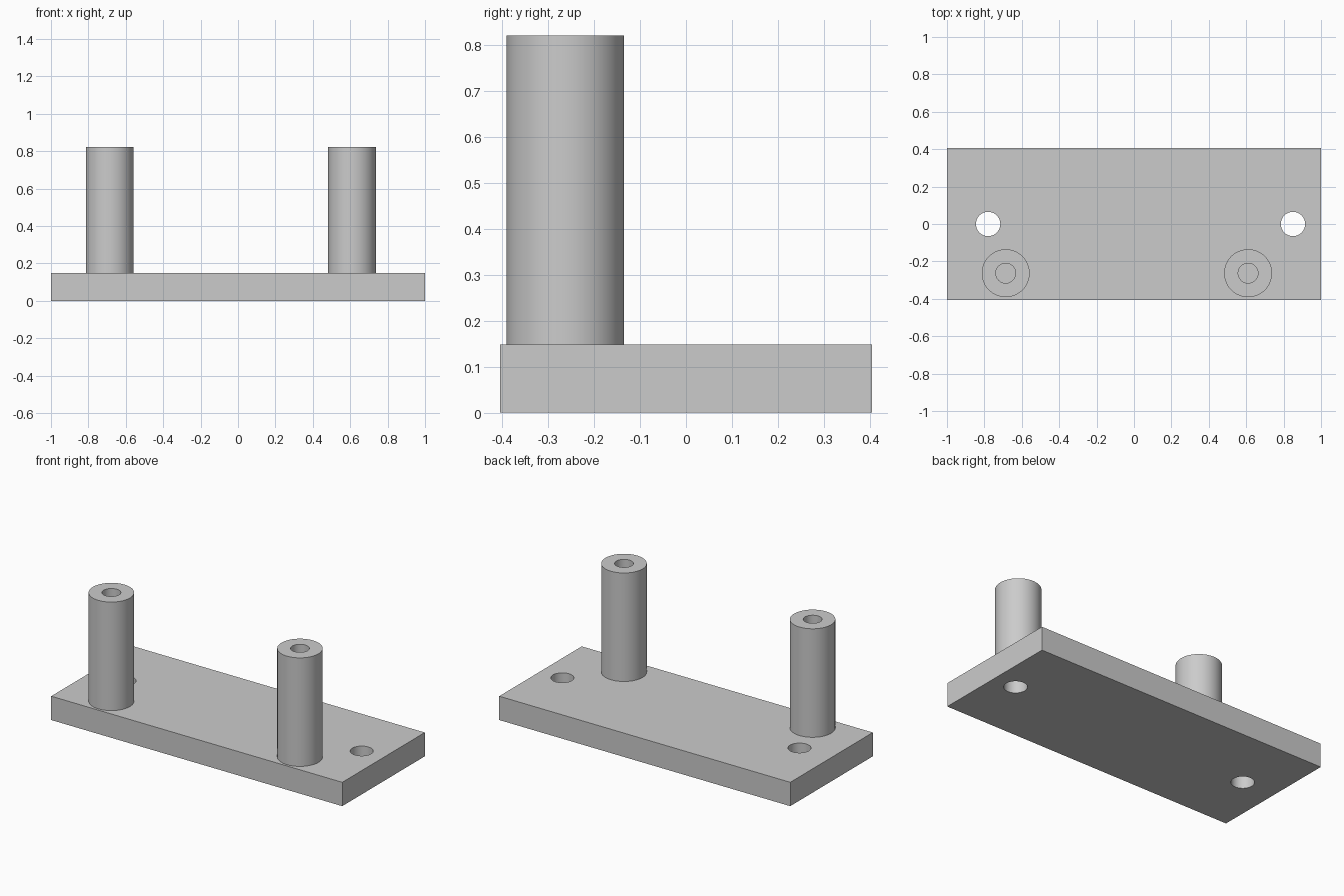
import bpy, bmesh
from math import radians, tau
from mathutils import Matrix

cube = bpy.data.objects.get("Cube")
if cube:
    bpy.data.objects.remove(cube, do_unlink=True)

LENGTH, WIDTH, THICK = 2.0, 0.81, 0.148
POST_TOP, POST_R, BORE_R, POST_Y = 0.822, 0.128, 0.053, -0.263
HOLE_R = 0.065
SEGMENTS = 64

grey = bpy.data.materials.new("light grey")
grey.use_nodes = True
grey.diffuse_color = (0.6, 0.6, 0.6, 1)
grey.node_tree.nodes["Principled BSDF"].inputs["Base Color"].default_value = (0.6, 0.6, 0.6, 1)


def add_object(name, bm):
    bmesh.ops.recalc_face_normals(bm, faces=bm.faces)
    mesh = bpy.data.meshes.new(name)
    bm.to_mesh(mesh)
    bm.free()
    mesh.materials.append(grey)
    obj = bpy.data.objects.new(name, mesh)
    bpy.context.collection.objects.link(obj)
    return obj


def select(obj):
    bpy.ops.object.select_all(action="DESELECT")
    obj.select_set(True)
    bpy.context.view_layer.objects.active = obj


def smooth(obj):
    select(obj)
    bpy.ops.object.shade_smooth_by_angle(angle=radians(30))


def hollow_post(name, x):
    # Lathe: blind bore, flat rim and outer wall, standing on the plate
    profile = [(0, THICK), (BORE_R, THICK), (BORE_R, POST_TOP),
               (POST_R, POST_TOP), (POST_R, THICK)]
    bm = bmesh.new()
    verts = [bm.verts.new((r, 0, z)) for r, z in profile]
    edges = [bm.edges.new(pair) for pair in zip(verts, verts[1:])]
    bmesh.ops.spin(bm, geom=verts + edges, cent=(0, 0, 0), axis=(0, 0, 1),
                   angle=tau, steps=SEGMENTS)
    bmesh.ops.remove_doubles(bm, verts=bm.verts, dist=0.0001)
    bmesh.ops.recalc_face_normals(bm, faces=bm.faces)
    # Make sure the open shell faces outward
    rim = max(bm.faces, key=lambda f: f.calc_center_median().z)
    flip = rim.normal.z < 0
    mesh_obj = add_object(name, bm)
    if flip:
        mesh_obj.data.flip_normals()
    mesh_obj.location = (x, POST_Y, 0)
    smooth(mesh_obj)


# Base plate
bm = bmesh.new()
bmesh.ops.create_cube(bm, size=1, matrix=Matrix.Translation((0, 0, THICK / 2))
                      @ Matrix.Diagonal((LENGTH, WIDTH, THICK, 1)))
plate = add_object("base_plate", bm)

# Through holes for mounting
for x in (-0.78, 0.85):
    bm = bmesh.new()
    bmesh.ops.create_cone(bm, cap_ends=True, segments=SEGMENTS, radius1=HOLE_R,
                          radius2=HOLE_R, depth=THICK * 3,
                          matrix=Matrix.Translation((x, 0, THICK / 2)))
    cutter = add_object("hole_cutter", bm)
    cutter.hide_render = True
    mod = plate.modifiers.new("mounting hole", "BOOLEAN")
    mod.operation, mod.solver, mod.object = "DIFFERENCE", "EXACT", cutter
    select(plate)
    bpy.ops.object.modifier_apply(modifier=mod.name)
    bpy.data.objects.remove(cutter, do_unlink=True)
smooth(plate)

# Upright posts
hollow_post("right_post", -0.686)
hollow_post("left_post", 0.61)
